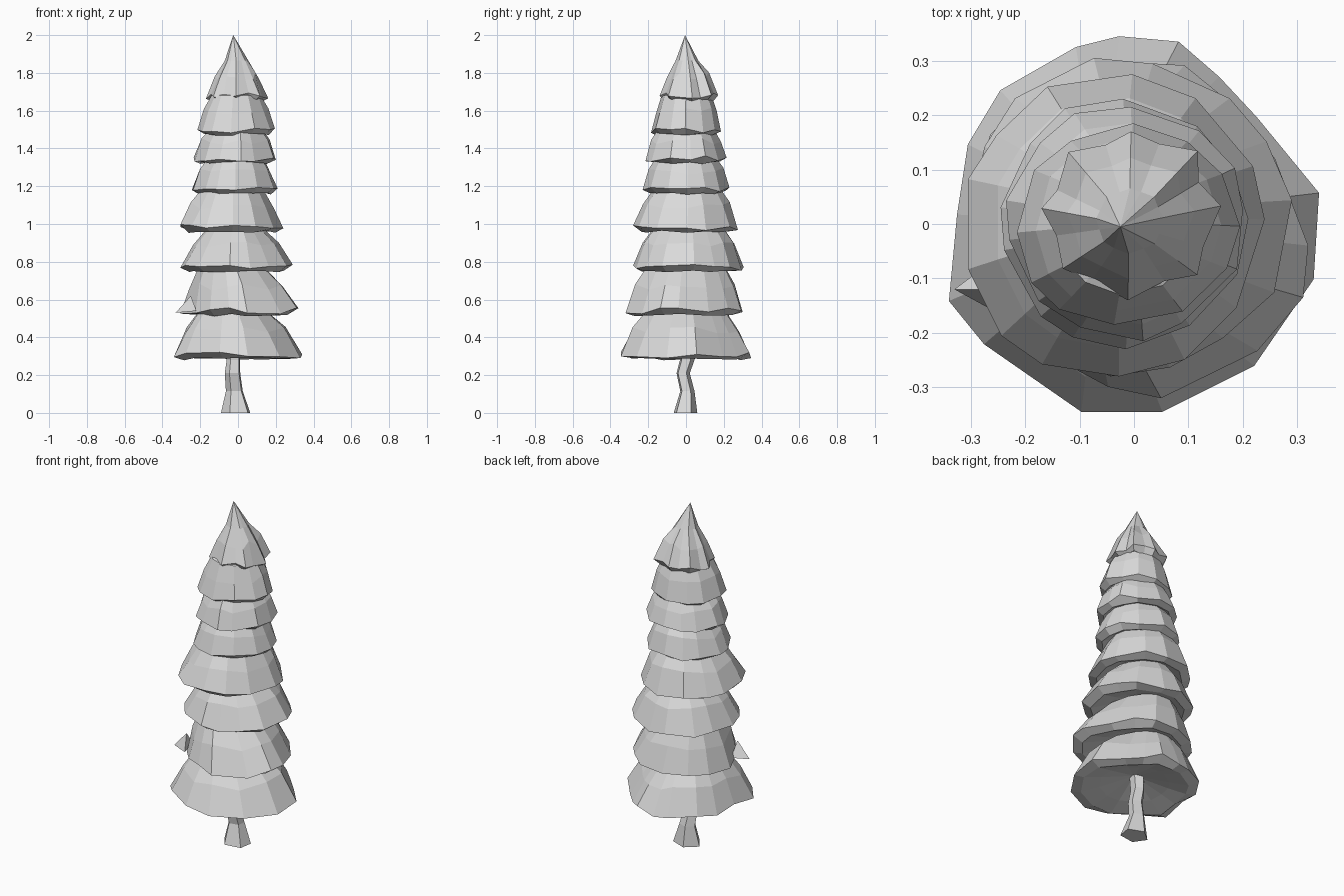
import bpy, bmesh, math, random
from mathutils import Vector

if "Cube" in bpy.data.objects:
    bpy.data.objects.remove(bpy.data.objects["Cube"], do_unlink=True)

random.seed(5)

grey = bpy.data.materials.new("light grey")
grey.use_nodes = True
GREY = (0.7, 0.7, 0.7, 1)
grey.diffuse_color = GREY
grey.node_tree.nodes["Principled BSDF"].inputs["Base Color"].default_value = GREY


def fit(pts):
    """Stretch an outline to fill the -1..1 square."""
    lo = [min(p[k] for p in pts) for k in (0, 1)]
    hi = [max(p[k] for p in pts) for k in (0, 1)]
    return [Vector([2 * (p[k] - lo[k]) / (hi[k] - lo[k]) - 1 for k in (0, 1)]) for p in pts]


def outline(count, rough, fold=0.0, pinch=0.0):
    """Uneven closed outline, folded in at every second point or pinched on a diagonal."""
    pts = []
    for i in range(count):
        a = (i + random.uniform(-0.25, 0.25)) * math.tau / count
        r = 1 + random.uniform(-rough, rough) - fold * (i % 2)
        r -= pinch * max(0, math.sin(2 * a))
        pts.append(Vector((r * math.cos(a), r * math.sin(a))))
    return fit(pts)


def rounded(pts, t):
    return [p.lerp(p.normalized(), t) for p in pts]


def mix(a, b, t):
    return [p + (q - p) * t for p, q in zip(a, b)]


def scaled(box, s):
    l, r, f, b = box
    cx, cy = (l + r) / 2, (f + b) / 2
    return mix((cx, cx, cy, cy), box, s)


def ring(bm, pts, box, heights):
    """Outline placed in a left, right, front, back box."""
    l, r, f, b = box
    return [bm.verts.new(((l + r) / 2 + p.x * (r - l) / 2, (f + b) / 2 + p.y * (b - f) / 2, z))
            for p, z in zip(pts, heights)]


def bridge(bm, a, b):
    n = len(a)
    for i in range(n):
        j = (i + 1) % n
        bm.faces.new((a[i], a[j], b[j], b[i]))


def fan(bm, loop, tip):
    v = bm.verts.new(tip)
    for i in range(len(loop)):
        bm.faces.new((loop[i], loop[(i + 1) % len(loop)], v))


def finish(bm, name):
    bmesh.ops.recalc_face_normals(bm, faces=bm.faces)
    mesh = bpy.data.meshes.new(name)
    bm.to_mesh(mesh)
    bm.free()
    mesh.materials.append(grey)
    bpy.context.collection.objects.link(bpy.data.objects.new(name, mesh))


def branch_tier(name, rim, z, collar, top, pts, tip=None):
    bm = bmesh.new()
    n = len(pts)
    # underside: dish, then a lip sloping out and up to the rim
    dish = ring(bm, rounded(pts, 0.5), scaled(rim, 0.55), [z + 0.03] * n)
    lip = ring(bm, pts, scaled(rim, 0.84), [z + random.uniform(-0.004, 0.01) for _ in pts])
    edge = ring(bm, pts, rim, [z + random.uniform(0.008, 0.042) for _ in pts])
    fan(bm, dish, ((rim[0] + rim[1]) / 2, (rim[2] + rim[3]) / 2, z + 0.08))
    bridge(bm, dish, lip)
    bridge(bm, lip, edge)
    # upper slope, bulging slightly
    mid = ring(bm, rounded(pts, 0.2), mix(rim, collar, 0.46),
               [z + 0.03 + (top - z) * 0.48 + random.uniform(-0.02, 0.02) for _ in pts])
    bridge(bm, edge, mid)
    neck = ring(bm, rounded(pts, 0.5), collar, [top] * n)
    bridge(bm, mid, neck)
    fan(bm, neck, tip or ((collar[0] + collar[1]) / 2, (collar[2] + collar[3]) / 2, top + 0.06))
    finish(bm, name)


# Lowest tier has a lopsided outline
base_outline = fit([Vector(p) for p in (
    (.34, .06), (.33, -.1), (.22, -.26), (.05, -.345), (-.1, -.345), (-.28, -.22),
    (-.345, -.14), (-.33, .02), (-.31, .15), (-.25, .25), (-.11, .33), (-.03, .35),
    (.08, .34), (.155, .275), (.225, .2))])

# Tiers: rim box, rim height, collar box, collar height
tiers = [
    ((-.34, .34, -.345, .345), .282, (-.21, .15, -.21, .21), .54),
    ((-.305, .32, -.32, .30), .515, (-.21, .14, -.21, .21), .77),
    ((-.305, .29, -.28, .305), .745, (-.16, .13, -.17, .20), .98),
    ((-.305, .24, -.28, .275), .957, (-.19, .13, -.17, .18), 1.19),
    ((-.245, .21, -.23, .23), 1.16, (-.16, .135, -.16, .16), 1.35),
    ((-.235, .20, -.215, .215), 1.322, (-.15, .13, -.15, .15), 1.5),
    ((-.215, .195, -.185, .185), 1.47, (-.14, .12, -.13, .135), 1.68),
]
for i, (rim, z, collar, top) in enumerate(tiers):
    pts = base_outline if i == 0 else outline(14 - i // 3, 0.035, pinch=0.1 if i == 1 else 0)
    branch_tier(f"branch_tier_{i + 1}", rim, z, collar, top, pts)

# Folded pointed crown
branch_tier("crown", (-.17, .16, -.14, .17), 1.652, (-.07, .055, -.055, .065), 1.865,
            outline(16, 0.05, 0.12), (-.025, -.005, 2.0))

# Stray twig poking out of the second tier
bm = bmesh.new()
root = [bm.verts.new(p) for p in ((-.25, -.06, .54), (-.22, -.18, .54), (-.25, -.12, .62))]
fan(bm, root, (-.33, -.12, .53))
bm.faces.new(root)
finish(bm, "stray_twig")

# Bent trunk, flared at the foot
bm = bmesh.new()
sides = fit([Vector((math.cos(a), math.sin(a)))
             for a in (math.tau * k / 5 + 0.5 for k in range(5))])
steps = [((-.09, .065, -.065, .06), 0), ((-.064, .025, -.03, .045), .115),
         ((-.07, .012, -.05, .02), .21), ((-.06, .01, -.032, .045), .28),
         ((-.06, .02, -.035, .045), .4)]
loops = [ring(bm, sides, box, [z] * 5) for box, z in steps]
for a, b in zip(loops, loops[1:]):
    bridge(bm, a, b)
bm.faces.new(loops[0])
bm.faces.new(loops[-1])
finish(bm, "trunk")
